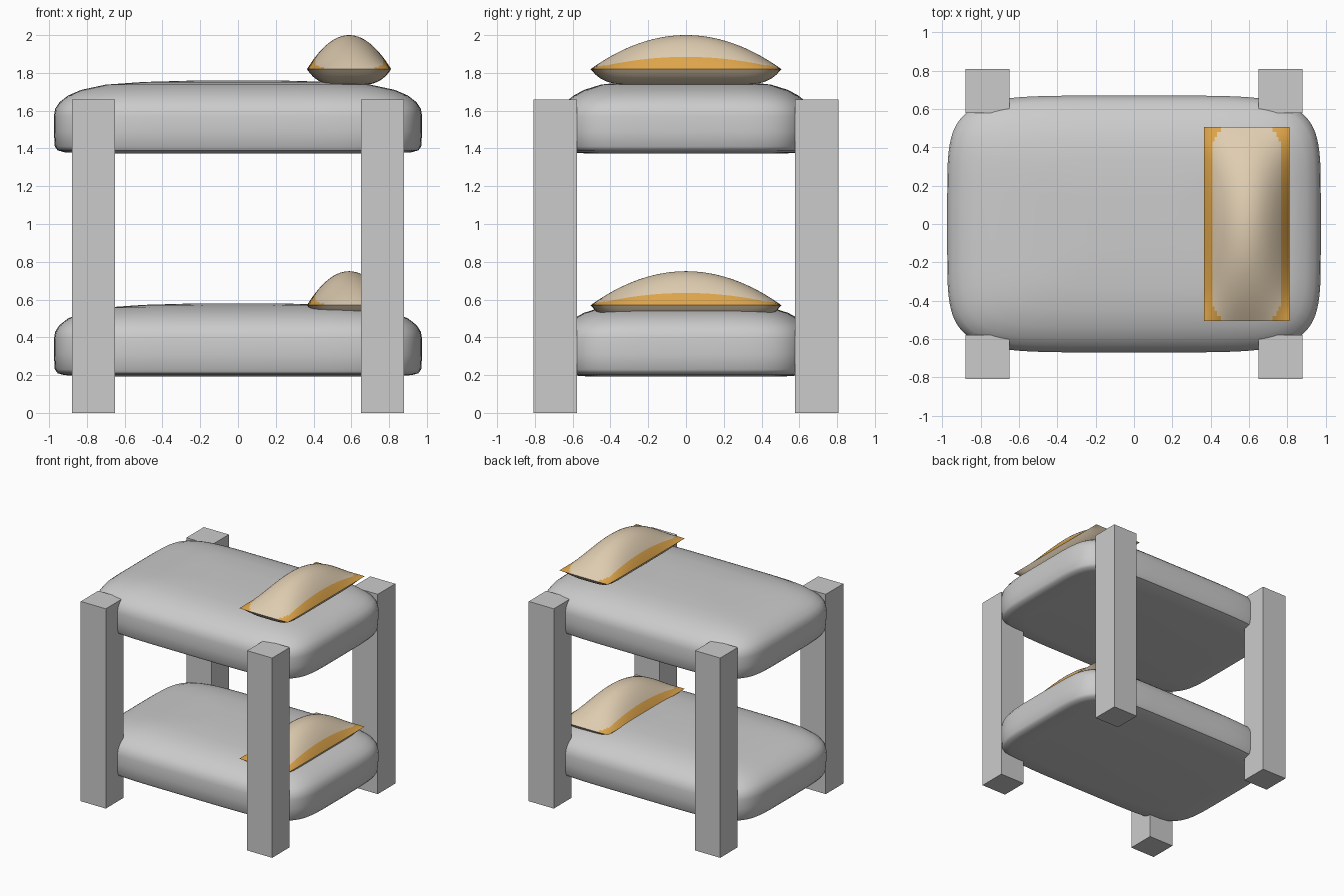
import bpy, bmesh, math

if "Cube" in bpy.data.objects:
    bpy.data.objects.remove(bpy.data.objects["Cube"])


def material(name, rgb):
    m = bpy.data.materials.new(name)
    m.diffuse_color = (*rgb, 1)
    m.use_nodes = True
    m.node_tree.nodes["Principled BSDF"].inputs["Base Color"].default_value = m.diffuse_color
    return m


GREY = material("light grey", (0.60, 0.60, 0.60))
TAN = material("pillow tan", (0.74, 0.61, 0.44))
ORANGE = material("pillow trim orange", (0.74, 0.38, 0.07))


def finish(bm, name, mats, smooth=True):
    bmesh.ops.recalc_face_normals(bm, faces=bm.faces[:])
    me = bpy.data.meshes.new(name)
    bm.to_mesh(me)
    bm.free()
    for m in mats:
        me.materials.append(m)
    ob = bpy.data.objects.new(name, me)
    bpy.context.collection.objects.link(ob)
    if smooth:
        bpy.ops.object.select_all(action='DESELECT')
        ob.select_set(True)
        bpy.context.view_layer.objects.active = ob
        bpy.ops.object.shade_smooth_by_angle(angle=math.radians(40))
    return ob


def post(name, x, y):
    bm = bmesh.new()
    bmesh.ops.create_cube(bm, size=1)
    for v in bm.verts:
        v.co = (x + v.co.x * 0.23, y + v.co.y * 0.23, (v.co.z + 0.5) * 1.66)
    finish(bm, name, [GREY], smooth=False)


# Mattress layers: half length, half width, height above its underside
LAYERS = [(.80, .52, .003), (.92, .62, .01), (.955, .652, .02), (.97, .664, .04),
          (.975, .67, .12), (.975, .67, .20), (.968, .66, .24), (.945, .638, .275),
          (.90, .595, .31), (.83, .54, .34), (.70, .45, .368), (.50, .33, .382),
          (.25, .16, .389)]


def mattress(name, z0, n=5.5, seg=96):
    bm = bmesh.new()
    rings = []
    for a, b, z in LAYERS:
        ring = []
        for i in range(seg):
            t = 2 * math.pi * i / seg
            c, s = math.cos(t), math.sin(t)
            ring.append(bm.verts.new((a * math.copysign(abs(c) ** (2 / n), c),
                                      b * math.copysign(abs(s) ** (2 / n), s), z0 + z)))
        rings.append(ring)
    for lo, hi in zip(rings, rings[1:]):
        for i in range(seg):
            j = (i + 1) % seg
            bm.faces.new((lo[i], lo[j], hi[j], hi[i]))
    bm.faces.new(rings[0][::-1])
    bm.faces.new(rings[-1])
    finish(bm, name, [GREY])


def pillow(name, seam_z, n=40):
    bm = bmesh.new()
    for top in (True, False):
        grid = []
        for i in range(n + 1):
            u = 2 * i / n - 1
            row = []
            for j in range(n + 1):
                v = 2 * j / n - 1
                if top:
                    z = 0.18 * (1 - u * u) * (1 - v * v)
                else:
                    z = -0.085 * (1 - u ** 4) * (1 - v ** 8)
                row.append(bm.verts.new((0.588 + 0.223 * u, 0.505 * v, seam_z + z)))
            grid.append(row)
        for i in range(n):
            for j in range(n):
                f = bm.faces.new((grid[i][j], grid[i + 1][j],
                                  grid[i + 1][j + 1], grid[i][j + 1]))
                # orange trim along the long edges, widening at the corners
                u = abs((2 * i + 1) / n - 1)
                v = abs((2 * j + 1) / n - 1)
                limit = 0.8 - 0.25 * max(0, (v - 0.75) / 0.25) ** 2
                f.material_index = 1 if top and u > limit else 0
    bmesh.ops.remove_doubles(bm, verts=bm.verts[:], dist=1e-5)
    finish(bm, name, [TAN, ORANGE])


# Four corner posts
for sx, xn in ((-1, "left"), (1, "right")):
    for sy, yn in ((-1, "front"), (1, "back")):
        post(f"{yn}_{xn}_post", sx * 0.765, sy * 0.693)

# Two bunks, each with a mattress and a pillow
mattress("lower_mattress", 0.19)
mattress("upper_mattress", 1.37)
pillow("lower_pillow", 0.57)
pillow("upper_pillow", 1.82)
